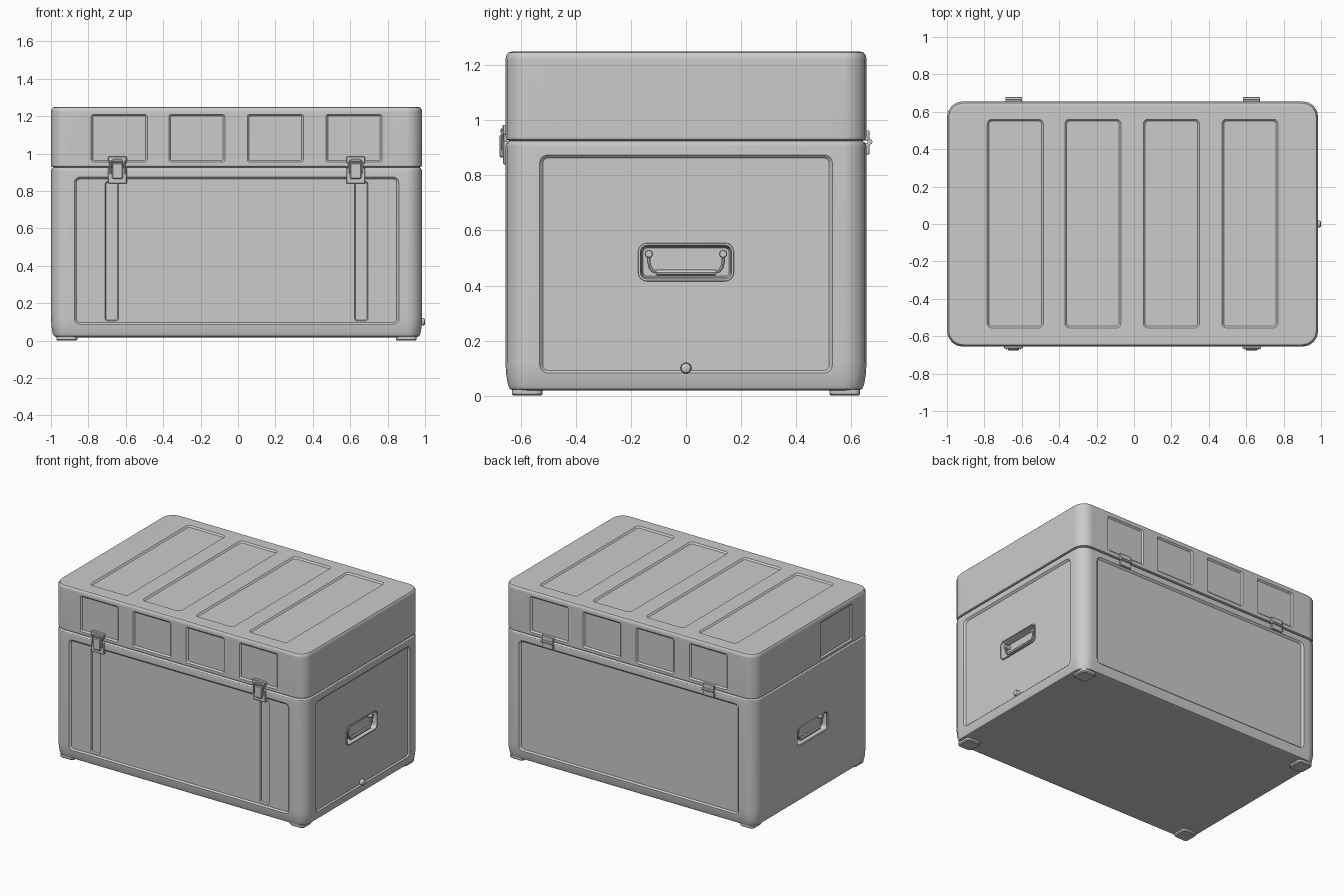
import bpy, bmesh
from math import radians, pi, cos, sin
from mathutils import Matrix, Vector

if "Cube" in bpy.data.objects:
    bpy.data.objects.remove(bpy.data.objects["Cube"])

CX, HX, HY = -0.0075, 0.9925, 0.656      # body centre and half sizes
BASE = Matrix.Translation((CX, 0, 0))


def side(deg):
    # local x = along wall, y = up, z = outwards; 0 front, 90 right, 180 back, 270 left
    return BASE @ Matrix.Rotation(radians(deg), 4, 'Z') @ Matrix.Rotation(radians(90), 4, 'X')


def shade(ob):
    bpy.ops.object.select_all(action='DESELECT')
    ob.select_set(True)
    bpy.context.view_layer.objects.active = ob
    bpy.ops.object.shade_smooth_by_angle(angle=radians(32))


def loft(name, rings, m, u=0, v=0, seg=4, loop=False):
    # stack of rounded rectangles (width, height, radius, depth)
    bm = bmesh.new()
    rows = []
    for w, h, r, d in rings:
        row = []
        for k, (sx, sy) in enumerate([(1, 1), (-1, 1), (-1, -1), (1, -1)]):
            for i in range(seg + 1):
                a = (k + i / seg) * pi / 2
                row.append(bm.verts.new((sx * (w / 2 - r) + r * cos(a) + u,
                                         sy * (h / 2 - r) + r * sin(a) + v, d)))
        rows.append(row)
    n = len(rows[0])
    pairs = list(zip(rows, rows[1:]))
    if loop:
        pairs.append((rows[-1], rows[0]))
    else:
        bm.faces.new(rows[0][::-1])
        bm.faces.new(rows[-1])
    for a, b in pairs:
        for i in range(n):
            j = (i + 1) % n
            bm.faces.new((a[i], a[j], b[j], b[i]))
    bmesh.ops.remove_doubles(bm, verts=bm.verts, dist=1e-5)
    bm.transform(m)
    bmesh.ops.recalc_face_normals(bm, faces=bm.faces)
    me = bpy.data.meshes.new(name)
    bm.to_mesh(me)
    bm.free()
    ob = bpy.data.objects.new(name, me)
    bpy.context.collection.objects.link(ob)
    shade(ob)
    return ob


def plate(name, m, u, v, w, h, d0, d1, r=0.006, b=0.003):
    return loft(name, [(w, h, r, d0), (w, h, r, d1 - b),
                       (w - 2 * b, h - 2 * b, max(r - b, 0.001), d1)], m, u, v)


def recess(target, m, u, v, w, h, r, surf, depth, taper):
    # cut a shallow panel with sloping walls
    e = 0.02
    g = taper * e / depth
    c = loft("cutter", [(w - 2 * taper, h - 2 * taper, max(r - taper, 0.004), surf - depth),
                        (w + 2 * g, h + 2 * g, r + g, surf + e)], m, u, v)
    c.hide_render = True
    bpy.context.view_layer.objects.active = target
    mod = target.modifiers.new("cut", 'BOOLEAN')
    mod.operation, mod.solver, mod.object = 'DIFFERENCE', 'EXACT', c
    bpy.ops.object.modifier_apply(modifier=mod.name)
    bpy.data.objects.remove(c)


def tube(name, pts, radius, m):
    cu = bpy.data.curves.new(name, 'CURVE')
    cu.dimensions, cu.bevel_depth, cu.bevel_resolution, cu.use_fill_caps = '3D', radius, 2, True
    sp = cu.splines.new('POLY')
    sp.points.add(len(pts) - 1)
    for p, q in zip(sp.points, pts):
        p.co = (*(m @ Vector(q)), 1)
    ob = bpy.data.objects.new(name, cu)
    bpy.context.collection.objects.link(ob)
    bpy.ops.object.select_all(action='DESELECT')
    ob.select_set(True)
    bpy.context.view_layer.objects.active = ob
    bpy.ops.object.convert(target='MESH')
    shade(bpy.context.view_layer.objects.active)


def shell(name, profile):
    return loft(name, [(2 * (HX - i), 2 * (HY - i), 0.085 - i, z) for i, z in profile], BASE)


# main tub and lid
tub = shell("tub", [(0.032, 0.018), (0.016, 0.024), (0.009, 0.04), (0.003, 0.075),
                    (0, 0.12), (0, 0.905), (0.004, 0.917), (0.014, 0.925)])
lid = shell("lid", [(0.014, 0.925), (0.004, 0.931), (0, 0.94), (0, 1.222),
                    (0.003, 1.236), (0.01, 1.246), (0.024, 1.25)])

LID_X = [-0.6275, -0.2125, 0.2075, 0.6275]
for deg in (0, 180):
    m = side(deg)
    # long wall panel with two strap channels
    recess(tub, m, 0, 0.48, 1.735, 0.79, 0.03, HY, 0.012, 0.012)
    for s in (-1, 1):
        recess(tub, m, s * 0.667, 0.478, 0.072, 0.745, 0.015, HY - 0.012, 0.012, 0.005)
    for x in LID_X:
        recess(lid, m, x, 1.082, 0.3, 0.256, 0.014, HY, 0.01, 0.01)
for deg in (90, 270):
    m = side(deg)
    # end wall panel, handle pocket and lid panels
    recess(tub, m, 0, 0.477, 1.064, 0.795, 0.03, HX, 0.012, 0.012)
    recess(tub, m, 0, 0.485, 0.335, 0.126, 0.025, HX - 0.012, 0.04, 0.012)
    for s in (-1, 1):
        recess(lid, m, s * 0.265, 1.08, 0.36, 0.26, 0.014, HX, 0.01, 0.01)
for x in LID_X:
    recess(lid, BASE, x, 0.002, 0.3, 1.116, 0.025, 1.25, 0.01, 0.01)
for ob in (tub, lid):
    shade(ob)
    wn = ob.modifiers.new("normals", 'WEIGHTED_NORMAL')
    wn.keep_sharp = True

# handles inside the end pockets
for deg, label in ((90, "right"), (270, "left")):
    m = side(deg)
    f = HX - 0.012
    loft(label + "_handle_bezel", [(0.35, 0.141, 0.032, f - 0.006), (0.346, 0.137, 0.03, f + 0.006),
                                   (0.332, 0.123, 0.024, f + 0.006), (0.322, 0.113, 0.02, f - 0.012)],
         m, 0, 0.485, loop=True)
    d = f - 0.012
    half = [(0.135, 0.515, d), (0.135, 0.485, d), (0.13, 0.465, d), (0.12, 0.453, d), (0.105, 0.448, d)]
    tube(label + "_handle_bail", half + [(-x, y, z) for x, y, z in half[::-1]], 0.006, m)
    tube(label + "_handle_grip", [(-0.108, 0.448, d), (0.108, 0.448, d)], 0.011, m)
    for s in (-1, 1):
        plate(label + "_handle_pivot", m, s * 0.135, 0.515, 0.03, 0.03, f - 0.045, d + 0.008, r=0.015)

# front latches
m = side(0)
for s in (-1, 1):
    u = s * 0.637
    plate("latch_base", m, u, 0.882, 0.1, 0.085, HY - 0.02, HY + 0.008)
    plate("latch_keeper", m, u, 0.966, 0.1, 0.036, HY - 0.02, HY + 0.01)
    plate("latch_lever", m, u, 0.907, 0.06, 0.085, HY - 0.005, HY + 0.021, r=0.01, b=0.005)
    plate("latch_hook", m, u, 0.962, 0.056, 0.016, HY, HY + 0.018)
    for k in (-1, 1):
        tube("latch_link", [(u + k * 0.037, 0.89, HY + 0.01), (u + k * 0.037, 0.962, HY + 0.01)], 0.005, m)

# back hinges
m = side(180)
for s in (-1, 1):
    u = s * 0.635
    plate("hinge_lower_leaf", m, u, 0.897, 0.09, 0.042, HY - 0.02, HY + 0.011)
    plate("hinge_upper_leaf", m, u, 0.945, 0.09, 0.038, HY - 0.02, HY + 0.011)
    tube("hinge_barrel", [(u - 0.045, 0.922, HY + 0.012), (u + 0.045, 0.922, HY + 0.012)], 0.01, m)

# drain plug on the right end
loft("drain_plug", [(0.04, 0.04, 0.02, HX - 0.02), (0.04, 0.04, 0.02, HX + 0.005),
                    (0.034, 0.034, 0.017, HX + 0.011), (0.02, 0.02, 0.01, HX + 0.015)], side(90), 0, 0.1)

# feet
for sx in (-1, 1):
    for sy in (-1, 1):
        loft("foot", [(0.1, 0.1, 0.02, 0), (0.112, 0.112, 0.024, 0.006), (0.112, 0.112, 0.024, 0.022)],
             BASE, sx * 0.907, sy * 0.577)
